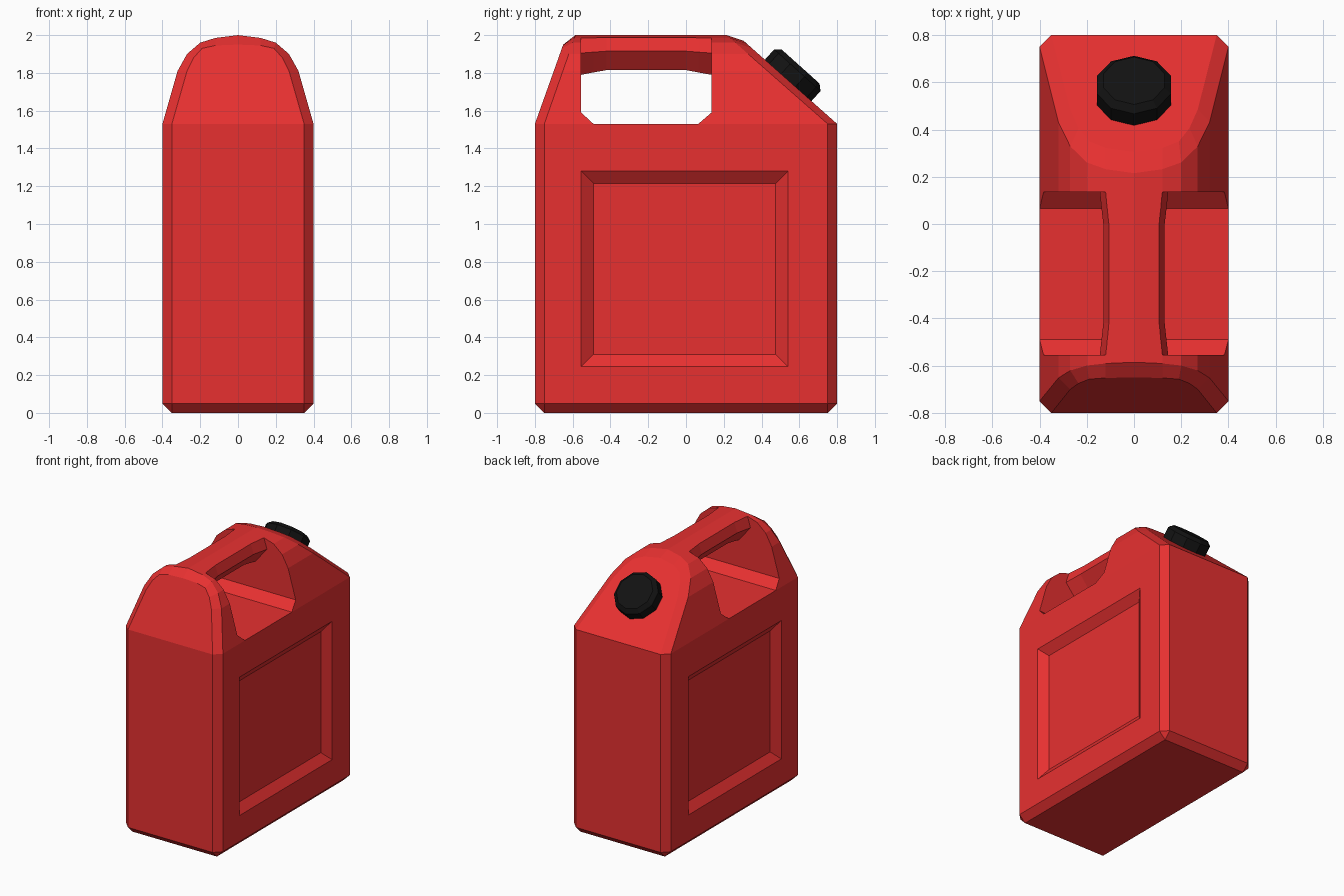
import bpy, bmesh, math
from mathutils import Matrix, Vector

if "Cube" in bpy.data.objects:
    bpy.data.objects.remove(bpy.data.objects["Cube"])


def make(name, verts, faces, mat=None):
    me = bpy.data.meshes.new(name)
    bm = bmesh.new()
    vs = [bm.verts.new(v) for v in verts]
    for f in faces:
        bm.faces.new([vs[i] for i in f])
    bmesh.ops.recalc_face_normals(bm, faces=bm.faces)
    bm.to_mesh(me)
    bm.free()
    ob = bpy.data.objects.new(name, me)
    bpy.context.collection.objects.link(ob)
    if mat:
        me.materials.append(mat)
    return ob


def loft(name, rings, mat=None):
    """Closed rings joined into a capped tube."""
    n = len(rings[0])
    verts = [p for r in rings for p in r]
    faces = [list(range(n)), list(range(len(verts) - n, len(verts)))]
    for k in range(len(rings) - 1):
        for i in range(n):
            j = (i + 1) % n
            faces.append([k * n + i, k * n + j, (k + 1) * n + j, (k + 1) * n + i])
    return make(name, verts, faces, mat)


def cut(target, cutter):
    cutter.hide_render = True
    m = target.modifiers.new("cut", 'BOOLEAN')
    m.operation = 'DIFFERENCE'
    m.solver = 'EXACT'
    m.object = cutter
    bpy.context.view_layer.objects.active = target
    bpy.ops.object.modifier_apply(modifier=m.name)
    bpy.data.objects.remove(cutter)


def material(name, col):
    m = bpy.data.materials.new(name)
    m.diffuse_color = (*col, 1)
    m.use_nodes = True
    m.node_tree.nodes["Principled BSDF"].inputs["Base Color"].default_value = m.diffuse_color
    return m


red = material("red_plastic", (0.8, 0.03, 0.03))
black = material("black_plastic", (0.006, 0.006, 0.006))

# Body: arched cross-section, chamfered rims, sloped front and back shoulders
S = 1.53
outer = [(0.4, 0.05), (0.4, S), (0.32, 1.81), (0.27, 1.90), (0.2, 1.96), (0.12, 1.985), (0, 2.0)]
front_in = [(0.35, 0.05), (0.35, S), (0.27, 1.81), (0.235, 1.88), (0.19, 1.93), (0.12, 1.945), (0, 1.95)]
back_in = front_in[:4] + [(0.19, 1.93), (0.12, 1.955), (0, 1.97)]


def arch(half, y, slope):
    right = [(x, y + max(0, z - S) * slope, z) for x, z in half]
    return right + [(-x, yy, z) for x, yy, z in right[-2::-1]]


rings = [arch(front_in, -0.8, 0.357), arch(outer, -0.75, 0.35),
         arch(outer, 0.75, -1.138), arch(back_in, 0.8, -1.125)]
n = len(rings[0])
verts = [p for r in rings for p in r]
faces = []
for k in range(3):
    for i in range(n - 1):
        faces.append([k * n + i, k * n + i + 1, (k + 1) * n + i + 1, (k + 1) * n + i])
for b in (0, 3 * n):
    for i in range(n // 2):
        f = [b + i, b + i + 1, b + n - 2 - i, b + n - 1 - i]
        faces.append(f if f[1] != f[2] else [f[0], f[1], f[3]])
# Chamfered base
q = len(verts)
verts += [(0.35, -0.75, 0), (-0.35, -0.75, 0), (0.35, 0.75, 0), (-0.35, 0.75, 0)]
fr, fl, br, bl = q, q + 1, q + 2, q + 3
e = n - 1
faces += [[fr, fl, bl, br],
          [fr, fl, e, 0], [br, bl, 3 * n + e, 3 * n],
          [fr, br, 2 * n, n], [fl, bl, 2 * n + e, n + e],
          [fr, 0, n], [fl, e, n + e],
          [br, 2 * n, 3 * n], [bl, 2 * n + e, 3 * n + e]]
body = make("can_body", verts, faces, red)


# Handle opening: U-shaped cutter that leaves the grip standing
def grip_section(y, floor, t):
    w, zl, zb = 0.145 - 0.015 * t, 1.905 + 0.01 * t, 1.79 + 0.025 * t
    half = [(0.6, floor), (0.6, 2.1), (w - 0.061, 2.1), (w, zl), (0.05, zb)]
    return [(x, y, z) for x, z in half] + [(-x, y, z) for x, z in half[::-1]]


stations = [(-0.555, 1.59, 0), (-0.49, S, 0.5), (-0.42, S, 1),
            (0.0, S, 1), (0.065, S, 0.5), (0.135, 1.59, 0)]
cut(body, loft("handle_cutter", [grip_section(*s) for s in stations]))

# Recessed side panels
D, B = 0.047, 0.065
for s in (1, -1):
    rect = []
    for k in (-1, 1):
        g = k * B
        y0, y1, z0, z1 = -0.555 - g, 0.54 + g, 0.245 - g, 1.28 + g
        x = s * (0.4 + k * D)
        rect.append([(x, y0, z0), (x, y1, z0), (x, y1, z1), (x, y0, z1)])
    cut(body, loft("panel_cutter", rect))

# Ten-sided screw cap on the back slope
nrm = Vector((0, 0.668, 0.744)).normalized()
tan = Vector((0, 0.744, -0.668)).normalized()
base = Vector((0, 0.538, 1.757))
cap = []
for r, h in ((0.165, -0.01), (0.165, 0.077), (0.135, 0.103)):
    cap.append([base + nrm * h + tan * (r * math.cos(a)) + Vector((r * math.sin(a), 0, 0))
                for a in (i * math.tau / 10 for i in range(10))])
loft("screw_cap", cap, black)
